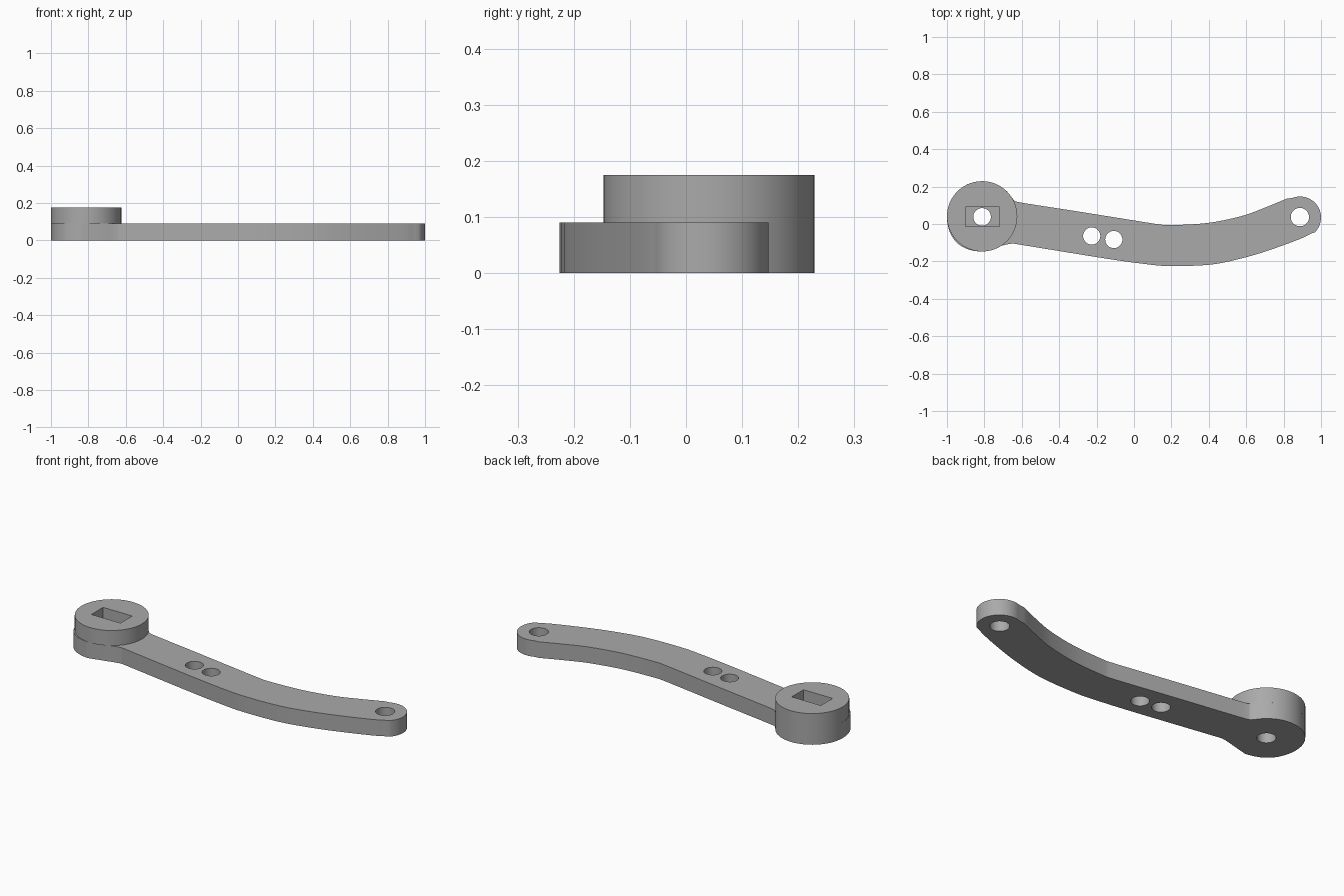
import bpy, bmesh, math
from mathutils import Vector

if "Cube" in bpy.data.objects:
    bpy.data.objects.remove(bpy.data.objects["Cube"], do_unlink=True)

ARM_TOP, HUB_TOP = 0.09, 0.175
HUB, HUB_R = Vector((-0.812, 0.041)), 0.188
TIP, TIP_R = Vector((0.888, 0.035)), 0.112

grey = bpy.data.materials.new("grey metal")
grey.use_nodes = True
colour = (0.4, 0.4, 0.4, 1)
grey.diffuse_color = colour
grey.node_tree.nodes["Principled BSDF"].inputs["Base Color"].default_value = colour


def arc(centre, radius, start, end, steps):
    """Points along an arc, angles in degrees."""
    angles = [math.radians(start + (end - start) * i / steps) for i in range(steps + 1)]
    return [centre + radius * Vector((math.cos(a), math.sin(a))) for a in angles]


def smooth_path(points, steps=4):
    """Catmull-Rom curve through the points."""
    pts = [Vector(p) for p in points]
    pts = [2 * pts[0] - pts[1]] + pts + [2 * pts[-1] - pts[-2]]
    out = []
    for a, b, c, d in zip(pts, pts[1:], pts[2:], pts[3:]):
        for i in range(steps):
            t = i / steps
            out.append(0.5 * (2 * b + (c - a) * t + (2 * a - 5 * b + 4 * c - d) * t**2
                              + (3 * b - a - 3 * c + d) * t**3))
    return out + [pts[-2]]


def prism(name, outline, low, high):
    """Extrude a flat outline from one height to another."""
    bm = bmesh.new()
    face = bm.faces.new([bm.verts.new((p[0], p[1], low)) for p in outline])
    top = bmesh.ops.extrude_face_region(bm, geom=[face])["geom"]
    bmesh.ops.translate(bm, vec=(0, 0, high - low),
                        verts=[v for v in top if isinstance(v, bmesh.types.BMVert)])
    bmesh.ops.recalc_face_normals(bm, faces=bm.faces)
    mesh = bpy.data.meshes.new(name)
    bm.to_mesh(mesh)
    bm.free()
    mesh.materials.append(grey)
    obj = bpy.data.objects.new(name, mesh)
    bpy.context.collection.objects.link(obj)
    return obj


def disc(centre, radius, steps):
    return arc(Vector(centre), radius, 0, 360, steps)[:-1]


def cut(obj, cutters):
    """Cut the holes, then smooth the curved walls."""
    bpy.ops.object.select_all(action="DESELECT")
    bpy.context.view_layer.objects.active = obj
    obj.select_set(True)
    for cutter in cutters:
        mod = obj.modifiers.new("hole", "BOOLEAN")
        mod.operation, mod.solver, mod.object = "DIFFERENCE", "EXACT", cutter
        bpy.ops.object.modifier_apply(modifier=mod.name)
    bpy.ops.object.shade_smooth_by_angle(angle=math.radians(30))


# Arm outline: rounded hub end, upper edge, rounded tip, lower edge
upper_edge = [(-0.64, 0.125), (-0.595, 0.113), (-0.3, 0.067), (0, 0.019), (0.135, -0.002),
              (0.2, -0.006), (0.39, 0.005), (0.567, 0.04), (0.684, 0.081), (0.818, 0.136)]
lower_edge = [(0.945, -0.052), (0.89, -0.079), (0.749, -0.131), (0.594, -0.179),
              (0.412, -0.217), (0.193, -0.225), (0.06, -0.214), (-0.155, -0.184),
              (-0.594, -0.113), (-0.65, -0.105), (-0.7, -0.114)]
hub_end = arc(HUB, HUB_R, 265, 33, 40)
bulge = Vector((-0.7, -0.7))
hub_end = [p + bulge * 0.008 * max(0, (p - HUB).normalized().dot(bulge)) ** 8 for p in hub_end]
outline = (hub_end + smooth_path(upper_edge) + arc(TIP, TIP_R, 112, -45, 24)
           + smooth_path(lower_edge))

arm = prism("arm", outline, 0, ARM_TOP)
hub = prism("hub", disc(HUB, HUB_R, 72), ARM_TOP, HUB_TOP)

# Through holes and the rectangular socket
holes = [((-0.812, 0.038), 0.047), ((-0.226, -0.064), 0.046),
         ((-0.108, -0.083), 0.046), ((0.887, 0.037), 0.049)]
drills = [prism("hole_cutter", disc(c, r, 40), -0.1, 0.3) for c, r in holes]
socket = prism("socket_cutter", [(-0.9, -0.014), (-0.719, -0.014), (-0.719, 0.09), (-0.9, 0.09)],
               ARM_TOP - 0.01, 0.3)
cut(arm, drills)
cut(hub, [socket])
for helper in drills + [socket]:
    helper.hide_render = True
    bpy.data.objects.remove(helper, do_unlink=True)
